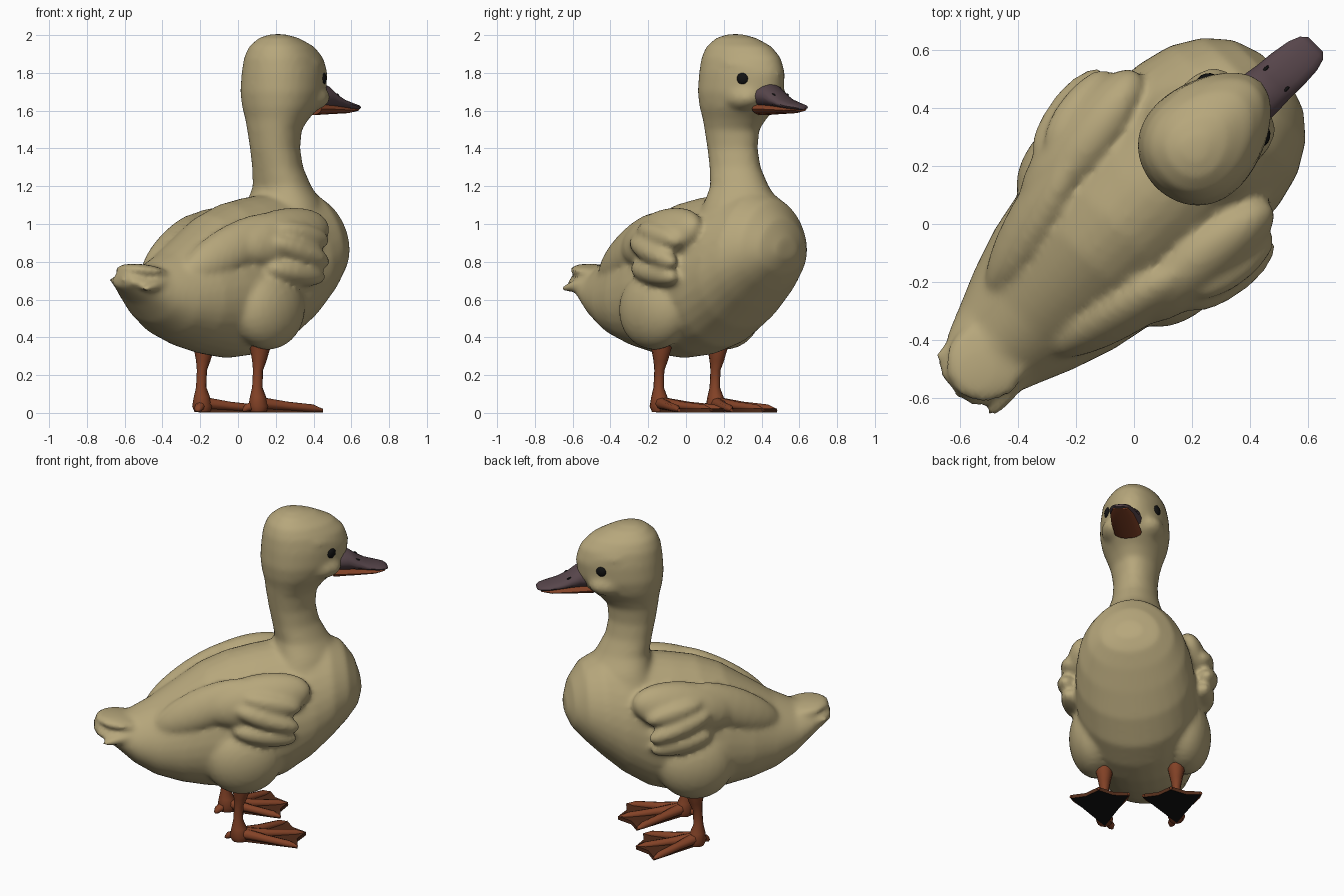
import bpy, bmesh, math
from mathutils import Matrix, Vector, Euler

cube = bpy.data.objects.get("Cube")
if cube:
    bpy.data.objects.remove(cube)


def material(name, rgb):
    m = bpy.data.materials.new(name)
    m.use_nodes = True
    m.diffuse_color = (*rgb, 1)
    bsdf = m.node_tree.nodes["Principled BSDF"]
    bsdf.inputs["Base Color"].default_value = (*rgb, 1)
    bsdf.inputs["Roughness"].default_value = 0.9
    return m


DOWN = material("tan_down", (0.47, 0.385, 0.2))
SKIN = material("rust_skin", (0.23, 0.055, 0.02))
WEB = material("dark_web", (0.085, 0.025, 0.01))
BILL = material("grey_purple_bill", (0.095, 0.06, 0.07))
BLACK = material("black", (0.006, 0.006, 0.006))


# The bird is built facing +X, then every part is turned to the diagonal
TURN = Matrix.Translation((-0.025, 0.025, 0)) @ Matrix.Rotation(math.radians(45), 4, "Z")


def finish(bm, name, *mats, sharp=60):
    bmesh.ops.recalc_face_normals(bm, faces=bm.faces)
    me = bpy.data.meshes.new(name)
    bm.to_mesh(me)
    bm.free()
    for m in mats:
        me.materials.append(m)
    ob = bpy.data.objects.new(name, me)
    bpy.context.collection.objects.link(ob)
    ob.matrix_world = TURN
    bpy.ops.object.select_all(action="DESELECT")
    ob.select_set(True)
    bpy.context.view_layer.objects.active = ob
    bpy.ops.object.shade_smooth_by_angle(angle=math.radians(sharp))
    return ob


def loft(bm, rings):
    """Skin a list of point rings and cap both ends."""
    loops = [[bm.verts.new(p) for p in ring] for ring in rings]
    n = len(loops[0])
    for a, b in zip(loops, loops[1:]):
        for i in range(n):
            j = (i + 1) % n
            bm.faces.new((a[i], a[j], b[j], b[i]))
    bm.faces.new(loops[0][::-1])
    bm.faces.new(loops[-1])


def angles(n):
    return [2 * math.pi * i / n for i in range(n)]


def ring_x(x, z, h, w, n=32, pear=0.0, y=0.0):
    return [(x, y + w * math.cos(t) * (1 - pear * math.sin(t)), z + h * math.sin(t))
            for t in angles(n)]


def ring_z(z, x, a, b, n=32, taper=0.0, y=0.0):
    return [(x + a * math.cos(t), y + b * math.sin(t) * (1 - taper * math.cos(t)), z)
            for t in angles(n)]


def blob(bm, loc, size, rot=(0, 0, 0), seg=24):
    rot = Euler([math.radians(r) for r in rot]).to_matrix().to_4x4()
    bmesh.ops.create_uvsphere(bm, u_segments=seg, v_segments=seg // 2 + 2, radius=1,
                              matrix=Matrix.Translation(loc) @ rot @ Matrix.Diagonal((*size, 1)))


# Trunk, neck, head, thighs, wings and tail fused into one downy skin
bm = bmesh.new()
trunk = [(-.84, .74, .67, .07), (-.72, .77, .58, .15), (-.62, .79, .48, .19), (-.5, .85, .40, .24),
         (-.35, .95, .345, .29), (-.2, 1.05, .31, .32), (-.05, 1.11, .29, .34),
         (.1, 1.14, .305, .35), (.25, 1.16, .35, .35), (.4, 1.18, .45, .34),
         (.52, 1.18, .56, .31), (.62, 1.13, .66, .25), (.69, 1.03, .74, .17), (.725, .92, .82, .07)]
loft(bm, [ring_x(x, (t + b) / 2, (t - b) / 2, w, pear=0.14) for x, t, b, w in trunk])
neck = [(1.0, .41, .25, .25), (1.12, .40, .19, .2), (1.2, .38, .155, .155), (1.3, .345, .138, .132),
        (1.4, .325, .138, .127), (1.5, .322, .15, .14), (1.56, .345, .18, .16),
        (1.62, .375, .225, .185), (1.7, .393, .252, .2), (1.8, .402, .255, .195),
        (1.88, .394, .236, .18), (1.94, .375, .192, .15), (1.985, .35, .115, .095),
        (2.005, .335, .04, .035)]
loft(bm, [ring_z(*r, taper=0.2) for r in neck])
for s in (-1, 1):
    blob(bm, (.0, s * .265, .55), (.23, .15, .215), (0, -15, 0))        # thigh
    blob(bm, (.5, s * .115, 1.835), (.13, .045, .03), (0, 8, -s * 28))  # brow
    blob(bm, (.47, s * .1, 1.67), (.13, .085, .07))                     # cheek
    blob(bm, (.07, s * .29, .93), (.32, .11, .15), (s * 20, -12, s * 6))    # shoulder
    blob(bm, (-.22, s * .225, .88), (.34, .08, .12), (s * 24, -26, s * 14))  # swept tip
    for x, y, z, length, tilt in ((.14, .37, .94, .18, 12), (.11, .39, .85, .2, 18),
                                  (.10, .37, .74, .19, 8)):             # wing lobes
        blob(bm, (x, s * y, z), (length, .075, .065), (s * 15, tilt, s * 8))
for k in range(-2, 3):                                                  # tail tufts
    blob(bm, (-.72 + .015 * abs(k), k * .05 - .02, .705 - .006 * k * k),
         (.14, .05, .03), (0, 6 * k, -6 * k), seg=12)
blob(bm, (-.69, -.01, .745), (.15, .14, .04), (0, 8, 0))
body = finish(bm, "downy_body", DOWN)
mod = body.modifiers.new("fuse", "REMESH")
mod.mode = "VOXEL"
mod.voxel_size = 0.016
mod.use_smooth_shade = True
mod = body.modifiers.new("soften", "SMOOTH")
mod.factor = 0.5
mod.iterations = 7

# Bill
bm = bmesh.new()
upper = [(.56, 1.68, .065, .09), (.64, 1.677, .064, .085), (.69, 1.657, .044, .08),
         (.75, 1.638, .027, .078), (.82, 1.624, .02, .07), (.86, 1.619, .015, .056),
         (.88, 1.614, .007, .035)]
loft(bm, [ring_x(*r, n=14, y=-.02 - .06 * (r[0] - .54)) for r in upper])
finish(bm, "upper_bill", BILL)
bm = bmesh.new()
lower = [(.56, 1.61, .035, .08), (.68, 1.607, .026, .079), (.8, 1.602, .016, .068),
         (.86, 1.605, .009, .045)]
loft(bm, [ring_x(*r, n=14, y=-.02 - .06 * (r[0] - .54)) for r in lower])
finish(bm, "lower_bill", SKIN)

# Eyes and nostrils
for s, side in ((1, "left"), (-1, "right")):
    bm = bmesh.new()
    blob(bm, (.53, s * .14, 1.77), (.034, .02, .034), (0, 0, -s * 32), seg=12)
    finish(bm, "eye_" + side, BLACK)
    bm = bmesh.new()
    blob(bm, (.7, s * .05 - .028, 1.685), (.014, .006, .006), (0, 20, 0), seg=8)
    finish(bm, "nostril_" + side, BLACK)

# Legs and webbed feet
for s, side, reach in ((1, "left", .92), (-1, "right", 1)):
    cx, cy = -.02, s * .21
    tips = [(reach * x, y) for x, y in ((.31, -.17), (.39, 0), (.31, .17))]
    bm = bmesh.new()
    leg = [(.0, .0, .045), (.03, .0, .058), (.08, -.005, .045), (.13, -.01, .029),
           (.22, -.005, .028), (.27, .005, .04), (.33, .01, .055), (.4, .01, .065)]
    loft(bm, [ring_z(z + .005, cx + x, r, r * .9, n=10, y=cy) for z, x, r in leg])
    finish(bm, "leg_" + side, SKIN)

    # toes, with a short one at the back
    bm = bmesh.new()
    for tx, ty in tips + [(-.08, -.04 * s)]:
        d = Vector((tx, ty, 0))
        across = Vector((-ty, tx, 0)).normalized()
        rings = []
        for f, r, z in ((0, .038, .052), (.45, .026, .036), (.85, .023, .024), (1, .008, .014)):
            c = Vector((cx, cy, z)) + d * f
            rings.append([c + across * (r * math.cos(t)) + Vector((0, 0, r * .9 * math.sin(t)))
                          for t in angles(8)])
        loft(bm, rings)
    finish(bm, "toes_" + side, SKIN)

    # thin web, slightly scalloped between the toe tips, black on the sole
    bm = bmesh.new()
    notch = .325 * reach
    outline = [(-.03, 0), tips[0], (notch, -.08), tips[1], (notch, .08), tips[2]]
    low, high = ([(cx + x, cy + y, z) for x, y in outline] for z in (.002, .024))
    loft(bm, [low, high])
    bmesh.ops.recalc_face_normals(bm, faces=bm.faces)
    for f in bm.faces:
        f.material_index = 1 if f.normal.z < -0.5 else 0
    finish(bm, "web_" + side, WEB, BLACK, sharp=30)
